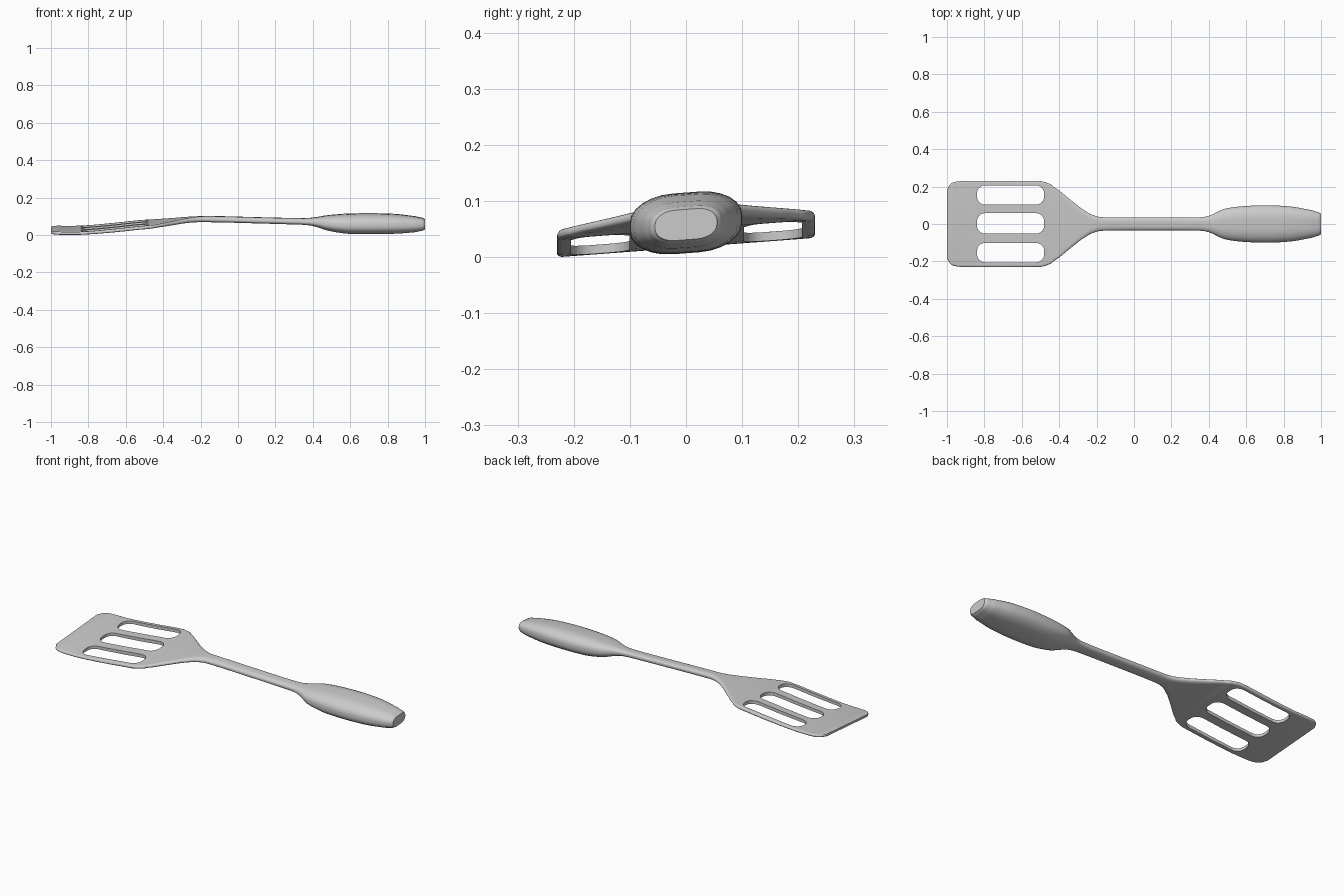
import bpy, bmesh, math

if "Cube" in bpy.data.objects:
    bpy.data.objects.remove(bpy.data.objects["Cube"])

TILT = 0.075  # sideways lean of the whole tool

# Stations along the tool: x, half width, half thickness, centre height, corner width
STATIONS = [
    (-1.0, 0.185, 0.006, 0.027, 0.008), (-0.985, 0.21, 0.007, 0.026, 0.01),
    (-0.965, 0.223, 0.008, 0.026, 0.01), (-0.93, 0.229, 0.008, 0.025, 0.01),
    (-0.82, 0.23, 0.008, 0.027, 0.01), (-0.65, 0.23, 0.009, 0.041, 0.01),
    (-0.5, 0.229, 0.009, 0.056, 0.01), (-0.465, 0.22, 0.009, 0.059, 0.012),
    (-0.43, 0.199, 0.009, 0.063, 0.015), (-0.34, 0.13, 0.011, 0.073, 0.025),
    (-0.26, 0.07, 0.013, 0.082, 0.028), (-0.2, 0.041, 0.015, 0.085, 0.028),
    (-0.14, 0.035, 0.016, 0.085, 0.025), (0.1, 0.034, 0.016, 0.079, 0.024),
    (0.34, 0.035, 0.017, 0.073, 0.025), (0.4, 0.044, 0.022, 0.071, 0.033),
    (0.48, 0.08, 0.04, 0.065, 0.06), (0.58, 0.095, 0.052, 0.061, 0.072),
    (0.72, 0.1, 0.054, 0.061, 0.076), (0.85, 0.092, 0.051, 0.06, 0.07),
    (0.95, 0.074, 0.041, 0.058, 0.054), (0.99, 0.062, 0.032, 0.058, 0.04),
    (1.0, 0.055, 0.027, 0.058, 0.035),
]


def smooth_stations(keys, steps=4):
    """Catmull-Rom refinement of the station list."""
    out = []
    for i in range(len(keys) - 1):
        a, b, c, d = (keys[max(0, min(len(keys) - 1, i + k))] for k in (-1, 0, 1, 2))
        for s in range(steps):
            t = s / steps
            out.append([0.5 * (2 * q + (r - p) * t + (2*p - 5*q + 4*r - v) * t**2
                               + (3*q - p - 3*r + v) * t**3)
                        for p, q, r, v in zip(a, b, c, d)])
            out[-1][0] = b[0] + (c[0] - b[0]) * t
    return out + [list(keys[-1])]


def section(x, w, t, z, rx, arc=6):
    """Rounded rectangle ring with elliptical corners."""
    rz = t * 0.85
    ring = []
    for q, (sy, sz) in enumerate([(1, 1), (-1, 1), (-1, -1), (1, -1)]):
        for k in range(arc + 1):
            ang = math.pi / 2 * (q + k / arc)
            y = sy * (w - rx) + rx * math.cos(ang)
            ring.append((x, y, z + sz * (t - rz) + rz * math.sin(ang) + TILT * y))
    return ring


def finish(bm, name):
    bmesh.ops.recalc_face_normals(bm, faces=bm.faces)
    mesh = bpy.data.meshes.new(name)
    bm.to_mesh(mesh)
    bm.free()
    obj = bpy.data.objects.new(name, mesh)
    bpy.context.collection.objects.link(obj)
    return obj


def slot_cutter(name, y, half, x0=-0.84, x1=-0.48, radius=0.045, arc=8):
    """Upright rounded block for one slot."""
    bm = bmesh.new()
    mid, reach = (x0 + x1) / 2, (x1 - x0) / 2
    pts = []
    for q, (sx, sy) in enumerate([(1, 1), (-1, 1), (-1, -1), (1, -1)]):
        for k in range(arc + 1):
            ang = math.pi / 2 * (q + k / arc)
            pts.append(bm.verts.new((mid + sx * (reach - radius) + radius * math.cos(ang),
                                     y + sy * (half - radius) + radius * math.sin(ang), -0.2)))
    face = bm.faces.new(pts)
    top = bmesh.ops.extrude_face_region(bm, geom=[face])["geom"]
    bmesh.ops.translate(bm, vec=(0, 0, 0.5),
                        verts=[v for v in top if isinstance(v, bmesh.types.BMVert)])
    cutter = finish(bm, name)
    cutter.hide_render = True
    return cutter


# One-piece body: blade, shaft and grip
bm = bmesh.new()
rings = [[bm.verts.new(p) for p in section(*s)] for s in smooth_stations(STATIONS)]
for a, b in zip(rings, rings[1:]):
    for i in range(len(a)):
        j = (i + 1) % len(a)
        bm.faces.new((a[i], a[j], b[j], b[i]))
bm.faces.new(rings[0])
bm.faces.new(rings[-1])
body = finish(bm, "spatula_body")

# Three slots through the blade
bpy.context.view_layer.objects.active = body
body.select_set(True)
for name, y, half in [("slot_left", 0.155, 0.052), ("slot_middle", 0.003, 0.055),
                      ("slot_right", -0.153, 0.052)]:
    cutter = slot_cutter(name, y, half)
    mod = body.modifiers.new(name, "BOOLEAN")
    mod.operation = "DIFFERENCE"
    mod.solver = "EXACT"
    mod.object = cutter
    bpy.ops.object.modifier_apply(modifier=name)
    bpy.data.objects.remove(cutter)

# Plain grey finish
grey = bpy.data.materials.new("light_grey")
grey.use_nodes = True
colour = (0.6, 0.6, 0.6, 1)
grey.diffuse_color = colour
grey.node_tree.nodes["Principled BSDF"].inputs["Base Color"].default_value = colour
body.data.materials.clear()
body.data.materials.append(grey)
bpy.ops.object.shade_smooth_by_angle(angle=math.radians(40))
